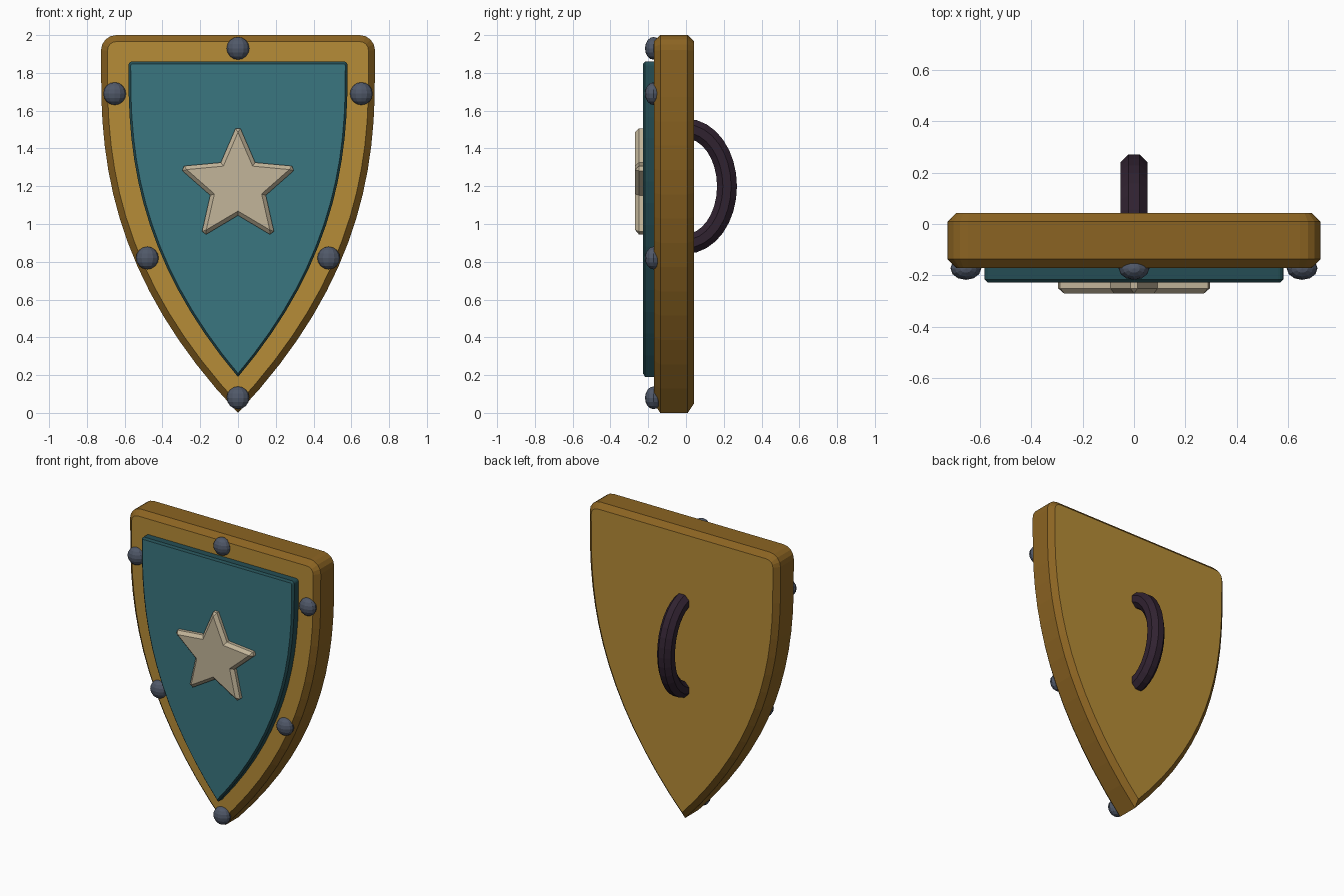
import bpy, bmesh, math
from mathutils import Matrix, Vector

if "Cube" in bpy.data.objects:
    bpy.data.objects.remove(bpy.data.objects["Cube"])


def material(name, rgb):
    m = bpy.data.materials.new(name)
    m.diffuse_color = (*rgb, 1)
    m.use_nodes = True
    m.node_tree.nodes["Principled BSDF"].inputs["Base Color"].default_value = m.diffuse_color
    return m


GOLD = material("gold", (0.47, 0.265, 0.038))
BRONZE = material("dark gold", (0.26, 0.127, 0.016))
TEAL = material("teal", (0.042, 0.18, 0.215))
DARK_TEAL = material("dark teal", (0.018, 0.076, 0.089))
CREAM = material("cream", (0.54, 0.46, 0.32))
STEEL = material("steel", (0.08, 0.098, 0.14))
LEATHER = material("dark leather", (0.03, 0.016, 0.03))


def finish(name, bm, mats):
    bmesh.ops.recalc_face_normals(bm, faces=bm.faces)
    me = bpy.data.meshes.new(name)
    bm.to_mesh(me)
    bm.free()
    for m in mats:
        me.materials.append(m)
    ob = bpy.data.objects.new(name, me)
    bpy.context.collection.objects.link(ob)
    return ob


def plate(name, outline, y_front, y_back, bevel, mats, bevel_back=False):
    """Extrude an x-z outline along y, bevel the rims; caps use mats[0], sides mats[-1]."""
    bm = bmesh.new()
    front = bm.faces.new([bm.verts.new((x, y_front, z)) for x, z in outline])
    ext = bmesh.ops.extrude_face_region(bm, geom=[front], use_keep_orig=True)
    moved = [g for g in ext["geom"] if isinstance(g, bmesh.types.BMVert)]
    bmesh.ops.translate(bm, verts=moved, vec=(0, y_back - y_front, 0))
    bmesh.ops.recalc_face_normals(bm, faces=bm.faces)
    rims = [y_front] + ([y_back] if bevel_back else [])
    edges = [e for e in bm.edges
             if any(all(abs(v.co.y - r) < 1e-5 for v in e.verts) for r in rims)]
    bmesh.ops.bevel(bm, geom=edges, offset=bevel, segments=1, affect='EDGES',
                    clamp_overlap=True)
    bm.normal_update()
    for f in bm.faces:
        f.material_index = 0 if abs(f.normal.y) > 0.95 else len(mats) - 1
    return finish(name, bm, mats)


def heater(w, top, shoulder, tip, radius, steps=14):
    """Shield outline: flat top, rounded corners, curved sides meeting at the tip."""
    side = [(w - radius + radius * math.sin(a), top - radius + radius * math.cos(a))
            for a in (math.radians(22.5 * i) for i in range(5))]
    for i in range(1, steps):
        d = i / steps
        side.append((w * (1 - d ** 2.35), shoulder + (tip - shoulder) * d))
    return side + [(0, tip)] + [(-x, z) for x, z in reversed(side)]


# Shield body and raised front panel
plate("shield_body", heater(0.725, 2.0, 1.8, 0.0, 0.08), -0.17, 0.043, 0.034,
      [GOLD, BRONZE], bevel_back=True)
plate("front_panel", heater(0.58, 1.86, 1.8, 0.19, 0.02), -0.228, -0.15, 0.012,
      [TEAL, DARK_TEAL])

# Star emblem with blunted tips
star = []
for i in range(5):
    a = math.radians(72 * i)
    for r, da in ((0.306, -2.5), (0.306, 2.5), (0.155, 36)):
        b = a + math.radians(da)
        star.append((r * math.sin(b), 1.2 + r * math.cos(b)))
plate("star_emblem", star, -0.27, -0.22, 0.025, [CREAM])

# Rivets around the rim
for n, (x, z) in enumerate([(0, 1.93), (0.653, 1.69), (-0.653, 1.69),
                            (0.48, 0.82), (-0.48, 0.82), (0, 0.08)]):
    bm = bmesh.new()
    bmesh.ops.create_uvsphere(bm, u_segments=12, v_segments=8, radius=0.06)
    bmesh.ops.transform(bm, verts=bm.verts, matrix=Matrix.Translation((x, -0.172, z))
                        @ Matrix.Diagonal((1, 0.75, 1, 1)))
    finish(f"rivet_{n + 1}", bm, [STEEL])

# Back handle: octagonal tube swept along half an ellipse
bm = bmesh.new()
rings, SEG = [], 16
for i in range(SEG + 1):
    t = math.pi * i / SEG
    centre = Vector((0, 0.217 * math.sin(t), 1.2 + 0.305 * math.cos(t)))
    out = Vector((0, math.sin(t) / 0.217, math.cos(t) / 0.305)).normalized()
    ring = []
    for k in range(8):
        a = math.radians(22.5 + 45 * k)
        ring.append(bm.verts.new(centre + 0.057 * (math.cos(a) * out
                                                   + math.sin(a) * Vector((1, 0, 0)))))
    rings.append(ring)
for r0, r1 in zip(rings, rings[1:]):
    for k in range(8):
        bm.faces.new((r0[k], r0[(k + 1) % 8], r1[(k + 1) % 8], r1[k]))
bm.faces.new(rings[0])
bm.faces.new(rings[-1])
finish("back_handle", bm, [LEATHER])
